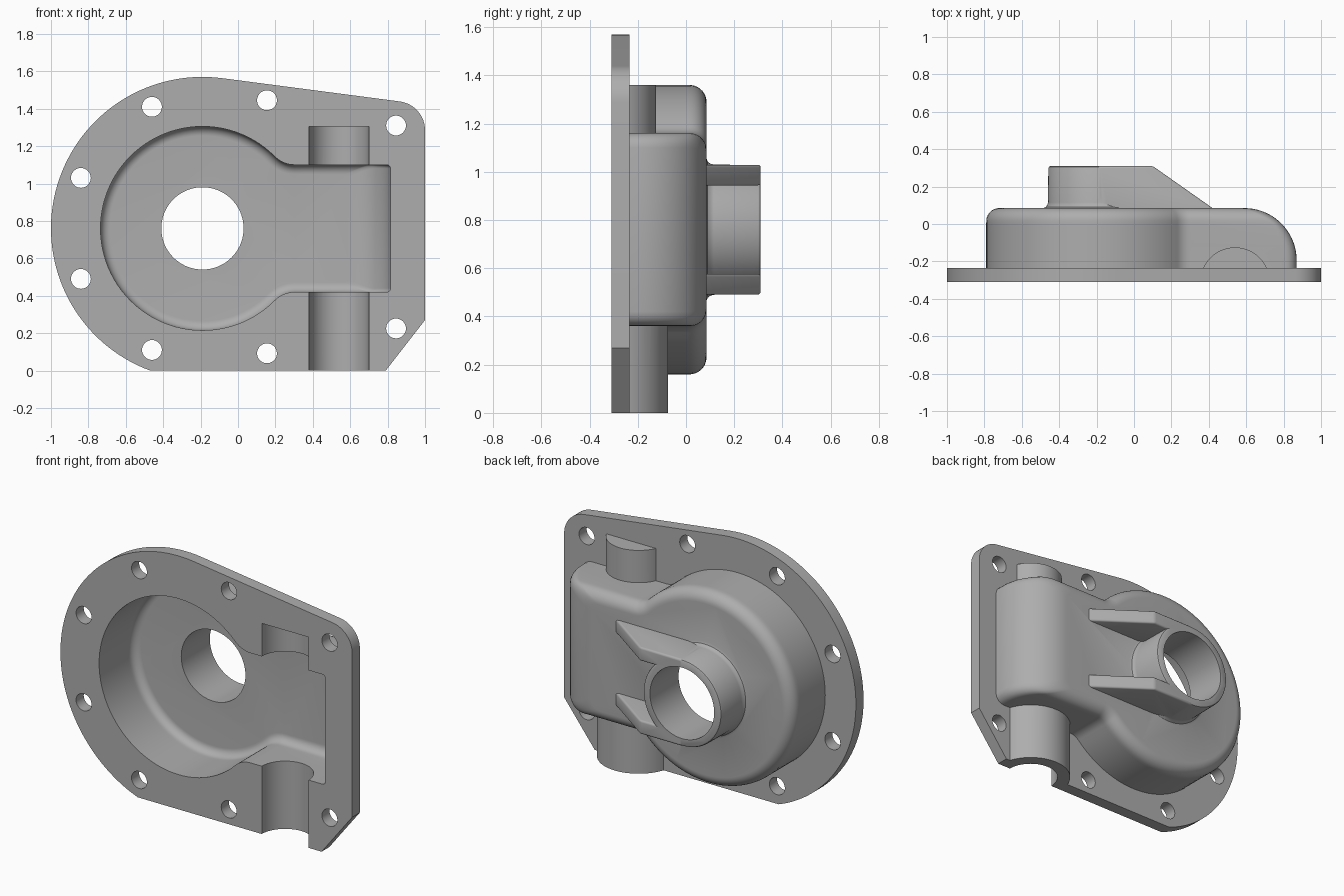
import bpy, bmesh, math
from math import pi, sin, cos, sqrt, atan2

if "Cube" in bpy.data.objects:
    bpy.data.objects.remove(bpy.data.objects["Cube"])

CX, CZ = -0.19, 0.76          # main bore axis
FRONT, SEAT = -0.31, -0.235   # flange faces
SHAFT_X = 0.54                # cross shaft axis

grey = bpy.data.materials.new("cast grey")
grey.diffuse_color = (0.42, 0.42, 0.42, 1)
grey.use_nodes = True
grey.node_tree.nodes["Principled BSDF"].inputs["Base Color"].default_value = grey.diffuse_color


def arc(x, z, r, a0, a1, n):
    return [(x + r * cos(a0 + (a1 - a0) * i / n), z + r * sin(a0 + (a1 - a0) * i / n))
            for i in range(n + 1)]


def loft(name, loops):
    """Closed solid through a list of equal-length 3D loops."""
    bm = bmesh.new()
    rings = [[bm.verts.new(p) for p in loop] for loop in loops]
    n = len(rings[0])
    for a, b in zip(rings, rings[1:]):
        for i in range(n):
            bm.faces.new((a[i], a[(i + 1) % n], b[(i + 1) % n], b[i]))
    bm.faces.new(rings[0])
    bm.faces.new(rings[-1])
    bmesh.ops.recalc_face_normals(bm, faces=bm.faces)
    me = bpy.data.meshes.new(name)
    bm.to_mesh(me)
    bm.free()
    me.materials.append(grey)
    ob = bpy.data.objects.new(name, me)
    bpy.context.collection.objects.link(ob)
    return ob


def across_y(name, pts, y0, y1):
    return loft(name, [[(x, y, z) for x, z in pts] for y in (y0, y1)])


def along_z(name, pts, z0, z1):
    return loft(name, [[(x, y, z) for x, y in pts] for z in (z0, z1)])


def round_y(name, x, z, rings, n=72):
    """Stack of circles (y, radius) about an axis along y."""
    return loft(name, [[(px, y, pz) for px, pz in arc(x, z, r, 0, 2 * pi, n)[:-1]]
                       for y, r in rings])


def apply_mod(ob, mod):
    bpy.context.view_layer.objects.active = ob
    bpy.ops.object.modifier_apply(modifier=mod.name)


def boolean(ob, other, op):
    m = ob.modifiers.new("bool", 'BOOLEAN')
    m.operation, m.object, m.solver = op, other, 'EXACT'
    apply_mod(ob, m)
    bpy.data.objects.remove(other)


def bevel(ob, width):
    m = ob.modifiers.new("bevel", 'BEVEL')
    m.width, m.segments, m.limit_method = width, 3, 'ANGLE'
    apply_mod(ob, m)


def keyhole(r, h, xr, q, c):
    """Round chamber blended into a straight one ending at xr."""
    xf = sqrt((r + q) ** 2 - (h + q) ** 2)
    a = atan2(h + q, xf)
    half = arc(xr - CX - c, h - c, c, 0, pi / 2, 5)
    half += arc(xf, h + q, q, 1.5 * pi, a + pi, 8)
    half += arc(0, 0, r, a, pi, 36)[1:]
    full = half + [(x, -z) for x, z in reversed(half[:-1])]
    return [(x + CX, z + CZ) for x, z in full]


def chamber(name, y0, top, r, h, q, big, f, c):
    """Chamber with rounded rim f and a large round on its right side."""
    yc, loops = top - big, []
    levels = [(y0, 0)] + [(yc + big * sin(t), t) for t in
                          [pi / 2 * i / 18 for i in range(19)]]
    for y, t in levels:
        over = max(0, y - (top - f))
        d = f - sqrt(max(0, f * f - over * over))
        xr = 0.59 + big * cos(t)
        loops.append([(x, y, z) for x, z in keyhole(r - d, h - d, xr, q + d, c)])
    return loft(name, loops)


# Flange plate with rounded corner and clipped lower corner
lean = math.radians(82.6)
plate = arc(CX, CZ, 0.81, lean, pi + math.asin(0.76 / 0.81), 64)
plate += [(0.79, 0), (1, 0.27)] + arc(0.845, 1.285, 0.155, 0, lean, 12)
housing = across_y("gear_housing", plate, FRONT, SEAT)

# Outer chamber shell
boolean(housing, chamber("shell", -0.27, 0.085, 0.60, 0.40, 0.095, 0.28, 0.07, 0.06), 'UNION')

# Shaft sleeves: blind at the top, open at the bottom
for r, z0, z1 in ((0.185, 1.0, 1.36), (0.235, 0.0, 0.5)):
    a = math.asin(0.04 / r)
    boolean(housing, along_z("sleeve", arc(SHAFT_X, FRONT, r, a, pi - a, 32), z0, z1), 'UNION')

# Bearing boss with a small flare at its foot
boss = [(0.05, 0.295), (0.085, 0.295), (0.09, 0.282), (0.103, 0.273), (0.115, 0.27),
        (0.298, 0.268), (0.306, 0.264), (0.31, 0.256)]
boolean(housing, round_y("boss", CX, CZ, boss), 'UNION')

# Pair of sloping ribs tangent to the boss
for z0 in (CZ - 0.269, CZ + 0.184):
    side = [(CX, 0.05), (0.47, 0.05), (0.10, 0.31), (CX, 0.31)]
    rib = along_z("rib", side, z0, z0 + 0.085)
    bevel(rib, 0.012)
    boolean(housing, rib, 'UNION')

# Hollow chamber, shaft channel and bore
boolean(housing, chamber("cavity", -0.4, 0.03, 0.545, 0.34, 0.15, 0.225, 0.05, 0.02), 'DIFFERENCE')
channel = arc(SHAFT_X, FRONT, 0.16, 0, 2 * pi, 64)[:-1]
boolean(housing, along_z("channel", channel, -0.1, 1.305), 'DIFFERENCE')
boolean(housing, round_y("bore", CX, CZ, [(-0.1, 0.22), (0.4, 0.22)]), 'DIFFERENCE')

# Bolt holes
for x, z in ((-0.46, 1.41), (0.155, 1.445), (0.845, 1.31), (-0.84, 1.03),
             (-0.84, 0.49), (-0.46, 0.11), (0.155, 0.092), (0.845, 0.225)):
    boolean(housing, round_y("bolt_hole", x, z, [(-0.4, 0.053), (-0.2, 0.053)], 32), 'DIFFERENCE')

bpy.ops.object.select_all(action='DESELECT')
housing.select_set(True)
bpy.context.view_layer.objects.active = housing
bpy.ops.object.shade_smooth_by_angle(angle=math.radians(30))
